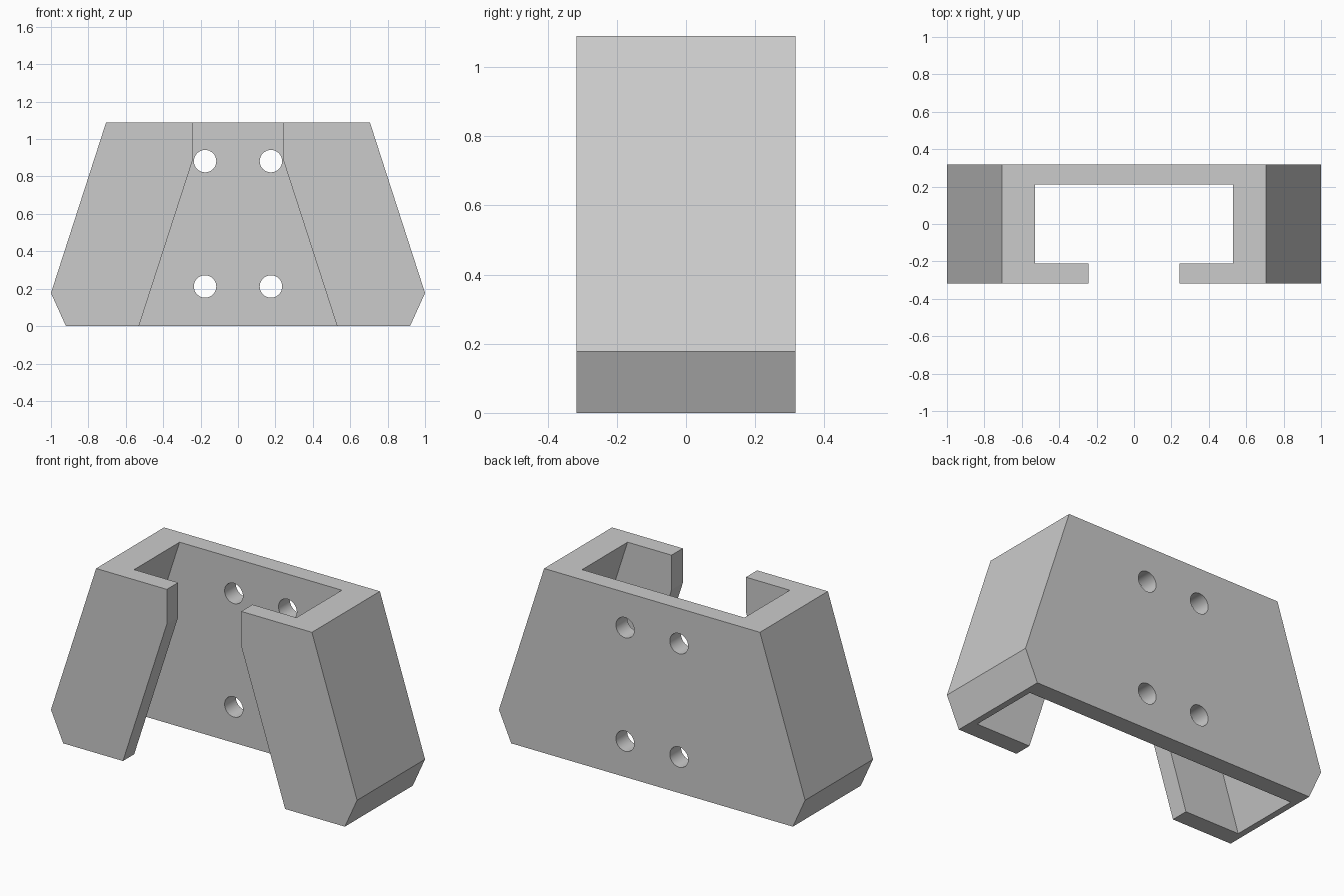
import bpy, bmesh, math
from mathutils import Matrix

cube = bpy.data.objects.get("Cube")
if cube:
    bpy.data.objects.remove(cube, do_unlink=True)

HEIGHT = 1.09
DEPTH = 0.317         # half depth of the bracket
INNER = 0.212         # half depth of the cavity
SLOPE = 0.324         # sideways lean of the walls per unit of height

grey = bpy.data.materials.new("plain grey")
grey.use_nodes = True
colour = (0.6, 0.6, 0.6, 1)
grey.diffuse_color = colour
for node in grey.node_tree.nodes:
    if node.type == 'BSDF_PRINCIPLED':
        node.inputs["Base Color"].default_value = colour


def add_object(name, bm):
    bmesh.ops.recalc_face_normals(bm, faces=bm.faces)
    mesh = bpy.data.meshes.new(name)
    bm.to_mesh(mesh)
    bm.free()
    obj = bpy.data.objects.new(name, mesh)
    bpy.context.collection.objects.link(obj)
    mesh.materials.append(grey)
    return obj


def symmetric_prism(name, half, y0, y1):
    """Mirror a half outline of (x, z) points and extrude it from y0 to y1."""
    outline = half + [(-x, z) for x, z in reversed(half)]
    bm = bmesh.new()
    face = bm.faces.new([bm.verts.new((x, y0, z)) for x, z in outline])
    new = bmesh.ops.extrude_face_region(bm, geom=[face])["geom"]
    verts = [g for g in new if isinstance(g, bmesh.types.BMVert)]
    bmesh.ops.translate(bm, verts=verts, vec=(0, y1 - y0, 0))
    return add_object(name, bm)


def lean(x_top, z):
    """Half width at height z of a wall that is x_top wide at the top."""
    return x_top + (HEIGHT - z) * SLOPE


# Outer body with chamfered lower corners
body = symmetric_prism("bracket_body",
                       [(0.92, 0), (1.0, 0.177), (0.705, HEIGHT)], -DEPTH, DEPTH)

# Tapered cavity, open above and below
low, high = -0.1, HEIGHT + 0.1
cutters = [symmetric_prism("cavity_cutter",
                           [(lean(0.53, low), low), (lean(0.53, high), high)],
                           -INNER, INNER)]

# Front opening: straight at the top, flaring towards the bottom
slot, bend = 0.243, 0.885
cutters.append(symmetric_prism("front_opening_cutter",
                               [(slot + (bend - low) * SLOPE, low),
                                (slot, bend), (slot, high)], -0.5, 0))

# Four screw holes through the back plate
bm = bmesh.new()
for x in (-0.176, 0.176):
    for z in (0.212, 0.882):
        place = Matrix.Translation((x, 0.27, z)) @ Matrix.Rotation(math.pi / 2, 4, 'X')
        bmesh.ops.create_cone(bm, cap_ends=True, segments=32, radius1=0.06,
                              radius2=0.06, depth=0.4, matrix=place)
cutters.append(add_object("screw_hole_cutter", bm))

# Cut the body, then discard the cutters
bpy.ops.object.select_all(action='DESELECT')
bpy.context.view_layer.objects.active = body
body.select_set(True)
for cutter in cutters:
    cutter.hide_render = True
    mod = body.modifiers.new(cutter.name, 'BOOLEAN')
    mod.operation = 'DIFFERENCE'
    mod.solver = 'EXACT'
    mod.object = cutter
    bpy.ops.object.modifier_apply(modifier=mod.name)
    bpy.data.objects.remove(cutter, do_unlink=True)

# Round hole walls, crisp edges elsewhere
bpy.ops.object.shade_smooth_by_angle(angle=math.radians(14))
